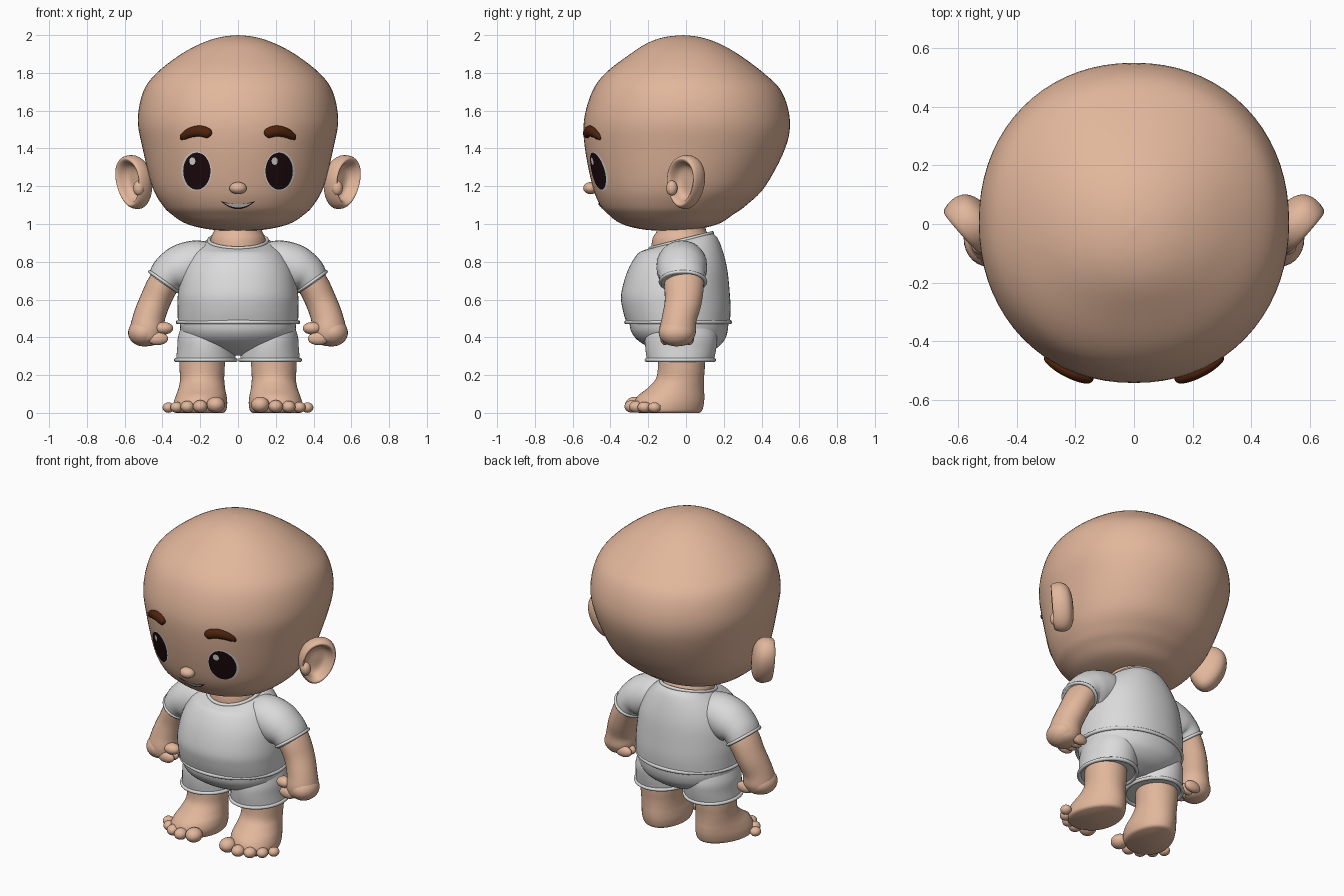
import bpy, bmesh, math
from math import sin, cos, pi
from mathutils import Vector
from mathutils.bvhtree import BVHTree

if "Cube" in bpy.data.objects:
    bpy.data.objects.remove(bpy.data.objects["Cube"])


def material(name, r, g, b):
    m = bpy.data.materials.new(name)
    m.use_nodes = True
    m.diffuse_color = (r, g, b, 1)
    m.node_tree.nodes["Principled BSDF"].inputs["Base Color"].default_value = (r, g, b, 1)
    return m


SKIN = material("skin", .76, .47, .33)
CLOTH = material("white cloth", .7, .7, .7)
BROWN = material("brow brown", .075, .017, .004)
DARK = material("eye dark", .012, .003, .004)
WHITE = material("eye white", .7, .7, .7)


def finish(ob, mat):
    ob.data.materials.append(mat)
    bpy.ops.object.select_all(action='DESELECT')
    ob.select_set(True)
    bpy.context.view_layer.objects.active = ob
    bpy.ops.object.shade_smooth_by_angle(angle=math.radians(50))
    return ob


def surface(name, rows, mat, wrap=True, capped=True):
    """Skin a list of equal point rows into a mesh."""
    bm = bmesh.new()
    grid = [[bm.verts.new(p) for p in row] for row in rows]
    n = len(rows[0])
    for a, b in zip(grid, grid[1:]):
        for i in range(n if wrap else n - 1):
            j = (i + 1) % n
            bm.faces.new((a[i], a[j], b[j], b[i]))
    if capped:
        bm.faces.new(grid[0])
        bm.faces.new(grid[-1])
    bmesh.ops.remove_doubles(bm, verts=bm.verts, dist=1e-5)
    bmesh.ops.recalc_face_normals(bm, faces=bm.faces)
    if not capped and sum(f.normal.y for f in bm.faces) > 0:
        bmesh.ops.reverse_faces(bm, faces=bm.faces)
    me = bpy.data.meshes.new(name)
    bm.to_mesh(me)
    bm.free()
    ob = bpy.data.objects.new(name, me)
    bpy.context.collection.objects.link(ob)
    return finish(ob, mat)


def spline(pts, steps=5):
    """Smooth curve through tuples of any length."""
    p = [pts[0]] + list(pts) + [pts[-1]]
    out = []
    for k in range(1, len(p) - 2):
        for s in range(steps):
            t = s / steps
            out.append([b + .5 * t * (c - a + t * (2*a - 5*b + 4*c - d + t * (3*(b - c) + d - a)))
                        for a, b, c, d in zip(*p[k - 1:k + 3])])
    return out + [list(pts[-1])]


def loft(name, rings, mat, power=2.0, cx=0, n=56, warp=None):
    """Stacked ovals: height, half width, front y, back y, tilt."""
    rows = []
    for z, rx, yf, yb, tilt in spline([tuple(r) + (0,) * (5 - len(r)) for r in rings]):
        row = []
        for i in range(n):
            a = 2 * pi * i / n
            c, s = [math.copysign(abs(v) ** (2 / power), v) for v in (cos(a), sin(a))]
            y = (yf + yb) / 2 + s * (yb - yf) / 2
            p = (cx + max(rx, 0) * c, y, z + tilt * y)
            row.append(warp(*p) if warp else p)
        rows.append(row)
    return surface(name, rows, mat)


def tube(name, pts, mat, n=28):
    """Oval tube along points: x, y, z, radius in y, other radius."""
    path = spline(pts)
    rows = []
    for k, p in enumerate(path):
        t = (Vector(path[min(k + 1, len(path) - 1)][:3]) - Vector(path[max(k - 1, 0)][:3])).normalized()
        u = (Vector((0, 1, 0)) - t * t.y).normalized()
        v = t.cross(u)
        rows.append([Vector(p[:3]) + u * p[3] * cos(2*pi*i/n) + v * p[4] * sin(2*pi*i/n) for i in range(n)])
    return surface(name, rows, mat)


def ball(name, loc, size, mat):
    bpy.ops.mesh.primitive_uv_sphere_add(segments=28, ring_count=16, location=loc)
    ob = bpy.context.object
    ob.name, ob.scale = name, size
    return finish(ob, mat)


def hoop(name, loc, rx, ry, r, tilt=(0, 0, 0)):
    bpy.ops.mesh.primitive_torus_add(major_segments=56, minor_segments=10, location=loc,
                                     rotation=tilt, major_radius=1, minor_radius=r / rx)
    ob = bpy.context.object
    ob.name, ob.scale = name, (rx, ry, rx)
    return finish(ob, CLOTH)


# Head
head = loft("head", [
    (.965, 0, -.1, -.1), (.97, .14, -.22, .04), (1.0, .27, -.34, .17), (1.05, .35, -.41, .25),
    (1.1, .4, -.455, .32), (1.2, .455, -.495, .42), (1.4, .505, -.535, .525),
    (1.55, .53, -.54, .55), (1.7, .502, -.497, .507), (1.8, .43, -.425, .41),
    (1.9, .30, -.295, .275), (1.96, .185, -.2, .165), (1.99, .09, -.11, .07),
    (2.0, 0, -.015, -.015)], SKIN, power=2.12, n=72)
bm = bmesh.new()
bm.from_mesh(head.data)
tree = BVHTree.FromBMesh(bm)
bm.free()


def face_y(x, z):
    return tree.ray_cast(Vector((x, -2, z)), Vector((0, 1, 0)))[0].y


def disc(name, cx, cz, rx, rz, lift, mat):
    """Thin oval plate lying on the face."""
    rows = []
    for k in range(9):
        v = k / 8
        row = [(cx + rx * v * cos(pi * i / 20), cz + rz * v * sin(pi * i / 20)) for i in range(40)]
        rows.append([(x, face_y(x, z) - lift, z) for x, z in row])
    surface(name, rows, mat, capped=False)


def smile(name, half, top, bottom, end, lift, mat):
    """Crescent plate lying on the face."""
    rows = []
    for k in range(5):
        mid = bottom + (top - bottom) * k / 4
        row = [(half * i / 12, mid + (end - mid) * (i / 12) ** 2) for i in range(-12, 13)]
        rows.append([(x, face_y(x, z) - lift, z) for x, z in row])
    surface(name, rows, mat, wrap=False, capped=False)


# Face
ball("nose", (0, face_y(0, 1.19) - .012, 1.19), (.046, .04, .032), SKIN)
smile("mouth_line", .093, 1.106, 1.079, 1.122, .003, DARK)
smile("teeth", .075, 1.106, 1.087, 1.112, .006, WHITE)

for side, s in (("left", 1), ("right", -1)):
    # Eyes and brows
    disc(side + "_eye_white", s * .22, 1.28, .08, .104, .003, WHITE)
    disc(side + "_pupil", s * .218, 1.28, .072, .098, .006, DARK)
    disc(side + "_eye_glint", s * .218 - .024, 1.333, .016, .02, .009, WHITE)
    brow = [(.3, 1.447, .006), (.29, 1.462, .018), (.25, 1.484, .026), (.2, 1.492, .029),
            (.155, 1.479, .025), (.141, 1.473, .006)]
    tube(side + "_brow", [(s * x, face_y(s * x, z) - .004, z, r * .8, r) for x, z, r in brow], BROWN)

    # Ear: a dished oval facing forward and outward
    e1, up, out = Vector((.66 * s, .75, 0)), Vector((.12 * s, .03, 1)), Vector((.75 * s, -.66, 0))
    profile = spline([(0, -.015), (.4, -.015), (.62, 0), (.76, .035), (.88, .046), (.98, .025),
                      (1, -.015), (.85, -.05), (.5, -.07), (0, -.075)], 3)
    rows = []
    for r, h in profile:
        rows.append([Vector((s * .55, 0, 1.222)) + out * h + up * r * .142 * sin(pi * i / 20)
                     + e1 * r * .105 * cos(pi * i / 20) * (1 + .15 * sin(pi * i / 20))
                     for i in range(40)])
    surface(side + "_ear", rows, SKIN)
    ball(side + "_ear_tragus", (s * .525, -.075, 1.19), (.03, .03, .04), SKIN)

    # Sleeve, arm and hand
    tube(side + "_sleeve", [(s * .1, -.02, .80, .09, .08), (s * .2, -.022, .795, .128, .12),
                            (s * .3, -.022, .765, .134, .126), (s * .36, -.02, .735, .124, .106),
                            (s * .395, -.016, .69, .117, .09)], CLOTH)
    hoop(side + "_sleeve_cuff", (s * .393, -.016, .695), .09, .117, .009, (0, -s * .62 + pi, 0))
    tube(side + "_arm", [(s * .31, -.01, .78, .1, .08), (s * .39, -.01, .69, .106, .083),
                         (s * .44, -.015, .59, .098, .082), (s * .472, -.035, .5, .092, .085),
                         (s * .482, -.045, .43, .097, .092), (s * .485, -.045, .385, .082, .08),
                         (s * .485, -.045, .36, .045, .045), (s * .485, -.045, .352, 0, 0)], SKIN)
    ball(side + "_palm", (s * .5, -.05, .425), (.082, .095, .073), SKIN)
    ball(side + "_thumb", (s * .393, -.095, .448), (.05, .04, .033), SKIN)
    for i in range(4):
        ball(f"{side}_finger_{i + 1}", (s * .425, -.11 + .042 * i, .393), (.055, .026, .034), SKIN)

    # Shorts leg
    loft(side + "_shorts_leg", [(.46, .13, -.2, .15), (.4, .148, -.215, .165), (.34, .152, -.215, .16),
                                (.28, .158, -.207, .148)], CLOTH, cx=s * .17)
    hoop(side + "_shorts_hem", (s * .17, -.03, .28), .158, .177, .011)

    # Leg and foot, splaying outward toward the toes
    def splay(x, y, z):
        k = max(0, 1 - z / .17)
        return (s * .19 + (x - s * .19) * (1 - .8 * y * k) - s * .12 * y * k, y, z)
    loft(side + "_leg", [(0, .115, -.25, .07), (.012, .128, -.265, .085), (.05, .134, -.275, .095),
                         (.09, .13, -.255, .097), (.13, .122, -.205, .095), (.18, .117, -.16, .095),
                         (.25, .12, -.148, .1), (.36, .12, -.148, .1)], SKIN, cx=s * .19, warp=splay)
    for i, (x, y, r) in enumerate([(.118, -.27, .048), (.2, -.284, .038), (.268, -.262, .036),
                                   (.325, -.22, .033), (.368, -.168, .031)]):
        ball(f"{side}_toe_{i + 1}", (s * x, y, r * .9), (r, r * 1.1, r * .88), SKIN)

# Neck
loft("neck", [(.84, .15, -.185, .135), (.92, .145, -.178, .128), (.97, .126, -.152, .105),
              (1.05, .12, -.145, .1)], SKIN)

# Shirt
loft("shirt", [(.475, .318, -.315, .232), (.55, .32, -.336, .236), (.63, .318, -.343, .232),
               (.75, .296, -.31, .22), (.84, .25, -.258, .2), (.895, .195, -.22, .17, .15),
               (.918, .155, -.19, .14, .25)], CLOTH, power=2.15)
hoop("shirt_hem", (0, -.042, .48), .318, .276, .011)
hoop("collar", (0, -.025, .912), .154, .168, .01, (math.atan(.25), 0, 0))

# Shorts seat
loft("shorts_seat", [(.485, .308, -.3, .225), (.43, .302, -.29, .22), (.38, .27, -.25, .2),
                     (.335, .18, -.17, .15), (.305, .06, -.08, .07)], CLOTH, power=2.15)
